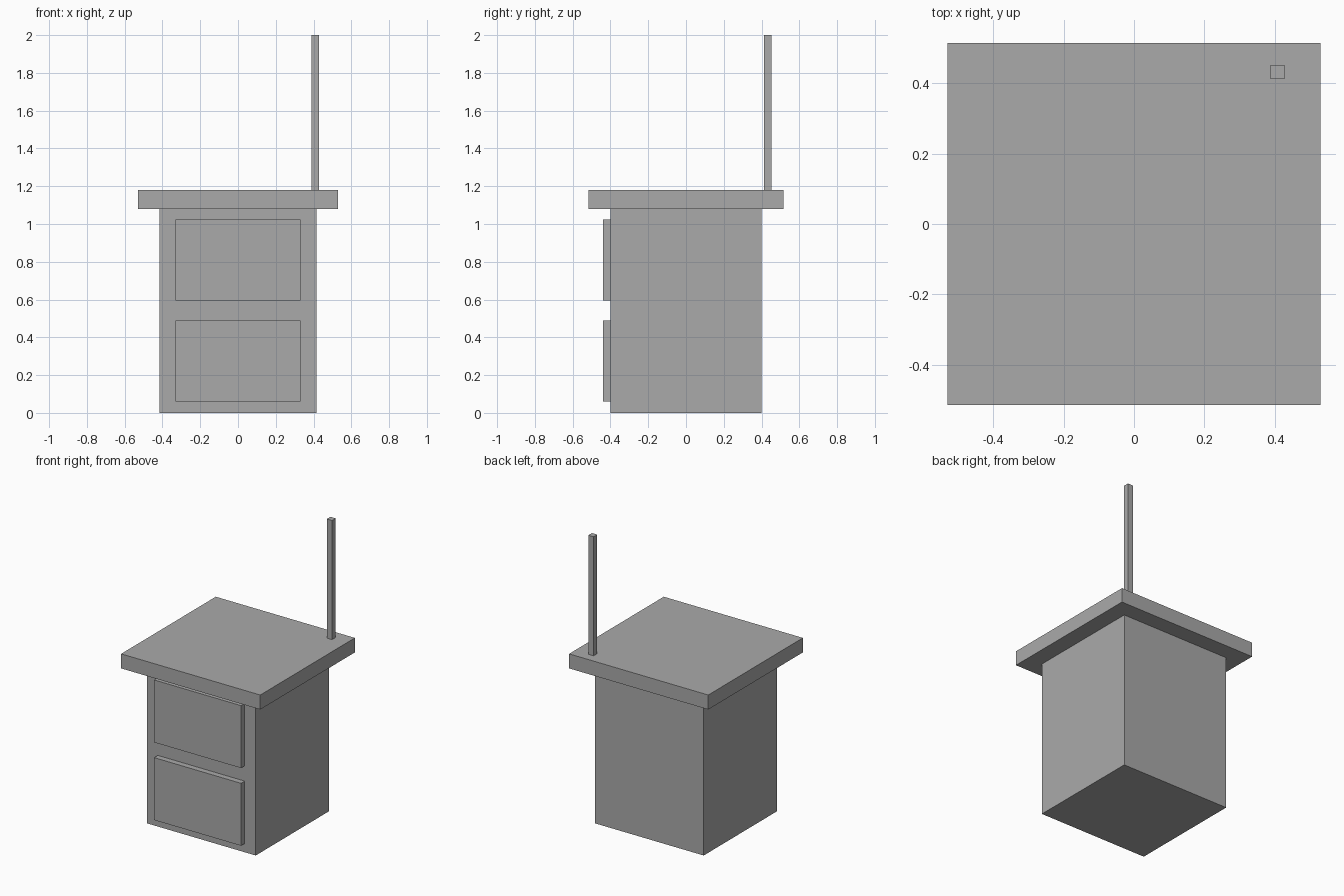
import bpy

old = bpy.data.objects.get("Cube")
if old:
    bpy.data.objects.remove(old, do_unlink=True)

# One plain grey for every part
GREY = (0.4, 0.4, 0.4, 1)
grey = bpy.data.materials.new("plain grey")
grey.use_nodes = True
grey.diffuse_color = GREY
grey.node_tree.nodes["Principled BSDF"].inputs["Base Color"].default_value = GREY


def box(name, low, high):
    """Add a sharp-edged box spanning two opposite corners."""
    centre = [(a + b) / 2 for a, b in zip(low, high)]
    bpy.ops.mesh.primitive_cube_add(size=1, location=centre)
    part = bpy.context.object
    part.name = name
    part.scale = [b - a for a, b in zip(low, high)]
    bpy.ops.object.transform_apply(location=False, rotation=False, scale=True)
    part.data.materials.append(grey)
    return part


# Cabinet body and overhanging top
box("cabinet_body", (-0.415, -0.4, 0), (0.415, 0.4, 1.08))
box("counter_top", (-0.53, -0.515, 1.08), (0.53, 0.515, 1.18))

# Two raised drawer fronts
for name, base in (("lower_drawer_front", 0.06), ("upper_drawer_front", 0.595)):
    box(name, (-0.331, -0.44, base), (0.331, -0.4, base + 0.43))

# Upright post at the back corner
box("upright_post", (0.388, 0.412, 1.18), (0.428, 0.452, 2.0))
